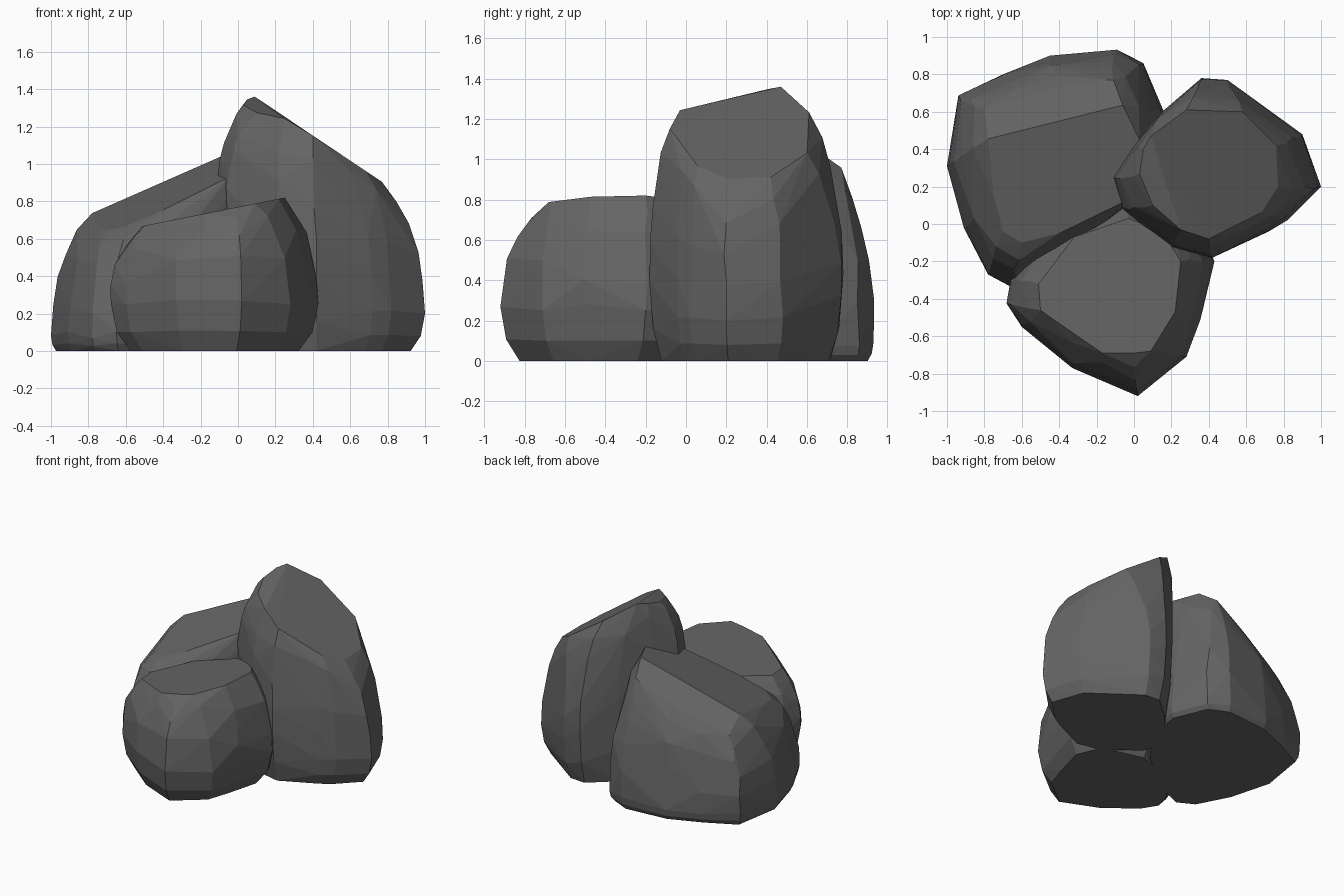
import bpy, bmesh, math, random
from mathutils import Vector

random.seed(4)
cube = bpy.data.objects.get("Cube")
if cube:
    bpy.data.objects.remove(cube)

stone = bpy.data.materials.new("dark grey stone")
stone.use_nodes = True
colour = (0.13, 0.13, 0.13, 1)
stone.diffuse_color = colour
stone.node_tree.nodes["Principled BSDF"].inputs["Base Color"].default_value = colour


def boulder(name, belly, crown, height, belly_height, base_scale, steps=5, rough=0.012):
    """Convex boulder: a tucked base, a wide belly, and curved sides up to a cut crown."""
    bm = bmesh.new()
    belly = [Vector(p) for p in belly]
    crown = [Vector(p) for p in crown]
    centre = sum(belly, Vector((0, 0))) / len(belly)
    end = math.radians(60)

    def jitter():
        return random.uniform(-rough, rough)

    for low, top in zip(belly, crown):
        low_z = belly_height(low.x) + jitter() * 2
        top_z = height(top.x, top.y)
        # base and the bevel above it
        for scale, z in ((base_scale, 0), (0.3 * base_scale + 0.7, 0.4 * low_z)):
            p = centre + (low - centre) * scale
            bm.verts.new((p.x, p.y, z))
        # side curve from belly to crown
        for i in range(steps + 1):
            angle = end * i / steps
            p = low.lerp(top, (1 - math.cos(angle)) / (1 - math.cos(end)))
            z = low_z + (top_z - low_z) * math.sin(angle) / math.sin(end)
            if 0 < i < steps:
                p += Vector((jitter(), jitter()))
                z += jitter()
            bm.verts.new((p.x, p.y, z))

    # wrap the points, then merge nearly flat facets
    hull = bmesh.ops.convex_hull(bm, input=bm.verts)
    loose = {v for v in hull["geom_interior"] + hull["geom_unused"]
             if isinstance(v, bmesh.types.BMVert)}
    bmesh.ops.delete(bm, geom=list(loose), context="VERTS")
    bmesh.ops.dissolve_limit(bm, angle_limit=math.radians(2),
                             verts=bm.verts, edges=bm.edges)
    bmesh.ops.recalc_face_normals(bm, faces=bm.faces)
    mesh = bpy.data.meshes.new(name)
    bm.to_mesh(mesh)
    bm.free()
    mesh.materials.append(stone)
    obj = bpy.data.objects.new(name, mesh)
    bpy.context.collection.objects.link(obj)


def ridge_height(x, y):
    """Gentle slope in front of a slanted ridge line, steeper behind it."""
    behind = y - (.65 + .25 * x)
    return 1.08 + .44 * x + min(.25 * behind, -.5 * behind)


# low boulder with a nearly level top
boulder(
    "front_boulder",
    [(-.68, -.42), (-.6, -.55), (-.33, -.77), (-.17, -.82), (.02, -.92), (.28, -.71),
     (.35, -.5), (.43, -.2), (.33, .03), (-.05, .13), (-.45, 0), (-.66, -.3)],
    [(-.5, -.46), (-.46, -.49), (-.34, -.57), (-.17, -.69), (0, -.69), (.09, -.68),
     (.22, -.47), (.25, -.2), (.15, -.04), (-.03, .03), (-.32, -.07), (-.51, -.32)],
    lambda x, y: .77 + .2 * x, lambda x: .27, .81)

# tall boulder with a steep slanted top and a cliff behind
boulder(
    "tall_boulder",
    [(-.11, .25), (0, .42), (.15, .6), (.36, .78), (.5, .77), (.9, .48),
     (1, .2), (.82, .02), (.72, -.04), (.42, -.18), (.2, -.13), (-.06, .08)],
    [(.03, .27), (.05, .4), (.09, .47), (.28, .61), (.58, .6), (.76, .42),
     (.77, .2), (.68, .06), (.55, 0), (.4, -.08), (.25, -.03), (.1, .1)],
    lambda x, y: min(1.42 - .67 * x, 1.25 + .24 * y),
    lambda x: max(.2, .8 - .95 * x), .87)

# broad boulder with a ridge rising toward the tall one
boulder(
    "back_boulder",
    [(-1, .31), (-.94, .68), (-.7, .8), (-.45, .9), (-.1, .93), (.05, .86), (.16, .6),
     (.12, .3), (-.1, .02), (-.45, -.25), (-.65, -.34), (-.78, -.27), (-.91, -.02)],
    [(-.78, .455), (-.8, .62), (-.6, .68), (-.4, .73), (-.14, .77), (-.11, .77), (-.06, .635),
     (.03, .45), (-.05, .12), (-.4, -.05), (-.6, -.1), (-.7, -.04), (-.75, .15)],
    ridge_height, lambda x: .09, .95)
